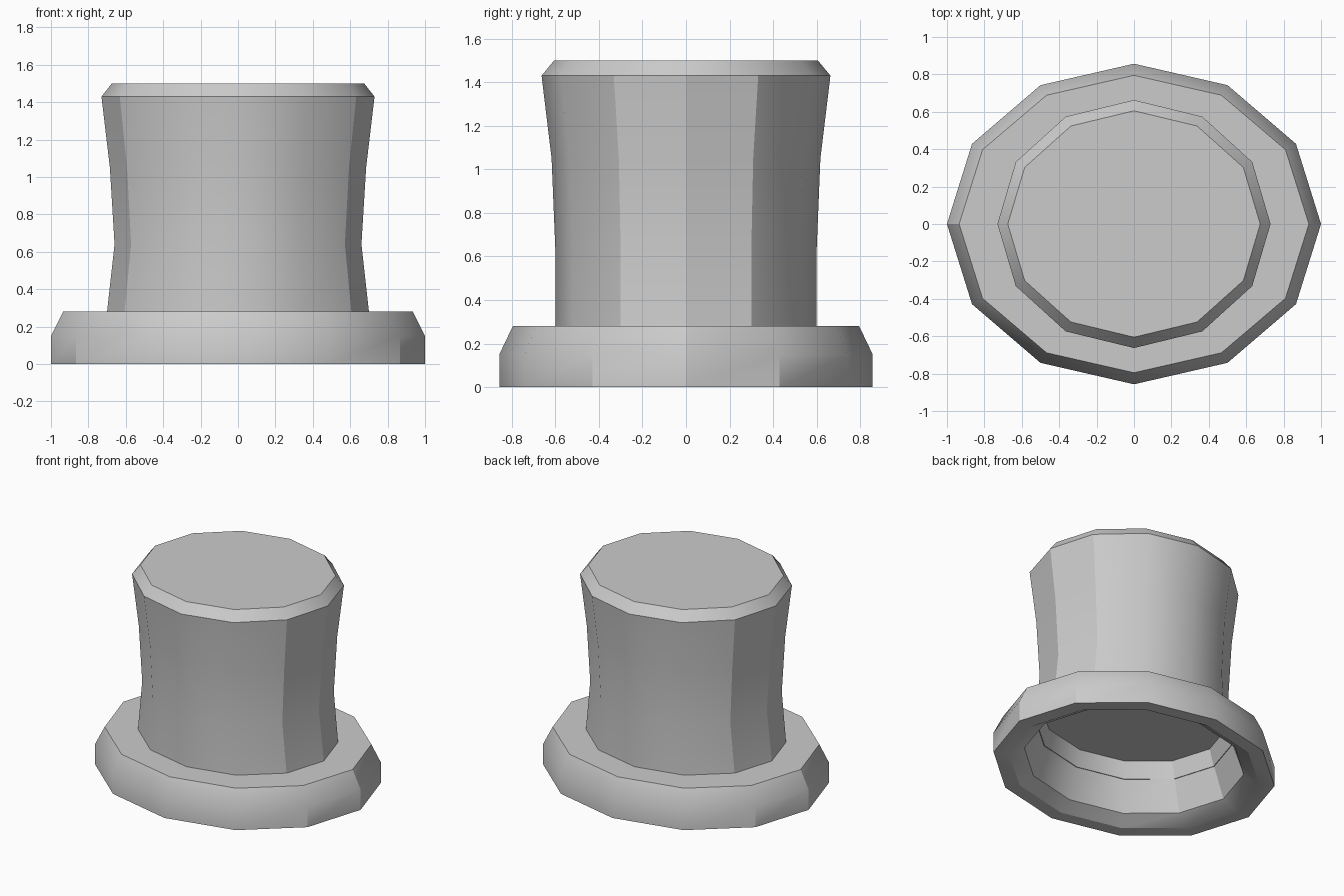
import bpy, bmesh, math

if "Cube" in bpy.data.objects:
    bpy.data.objects.remove(bpy.data.objects["Cube"])

SIDES = 12


def lathe(name, rings, closed=False):
    """Loft elliptical 12-sided rings (rx, ry, z); closed joins last to first, else ends are capped."""
    bm = bmesh.new()
    loops = []
    for rx, ry, z in rings:
        loops.append([bm.verts.new((rx * math.cos(a), ry * math.sin(a), z))
                      for a in (2 * math.pi * i / SIDES for i in range(SIDES))])
    pairs = list(zip(loops, loops[1:]))
    if closed:
        pairs.append((loops[-1], loops[0]))
    else:
        bm.faces.new(loops[0])
        bm.faces.new(loops[-1])
    for low, high in pairs:
        for i in range(SIDES):
            j = (i + 1) % SIDES
            bm.faces.new((low[i], low[j], high[j], high[i]))
    bmesh.ops.recalc_face_normals(bm, faces=bm.faces)
    mesh = bpy.data.meshes.new(name)
    bm.to_mesh(mesh)
    bm.free()
    ob = bpy.data.objects.new(name, mesh)
    bpy.context.collection.objects.link(ob)
    bpy.ops.object.select_all(action='DESELECT')
    ob.select_set(True)
    bpy.context.view_layer.objects.active = ob
    bpy.ops.object.shade_smooth_by_angle(angle=math.radians(30))
    return ob


# Brim: chamfered outer ring with a hollow underside
lathe("hat_brim", [
    (0.89, 0.76, 0.0), (1.0, 0.857, 0.0), (1.0, 0.857, 0.15), (0.935, 0.795, 0.28),
    (0.70, 0.60, 0.28), (0.78, 0.67, 0.06),
], closed=True)

# Crown: flared body with bevelled top and raised inner ceiling
lathe("hat_crown", [
    (0.66, 0.565, 0.40), (0.695, 0.595, 0.28), (0.70, 0.60, 0.28), (0.66, 0.60, 0.64),
    (0.685, 0.617, 1.05), (0.73, 0.663, 1.43), (0.675, 0.605, 1.50),
])
